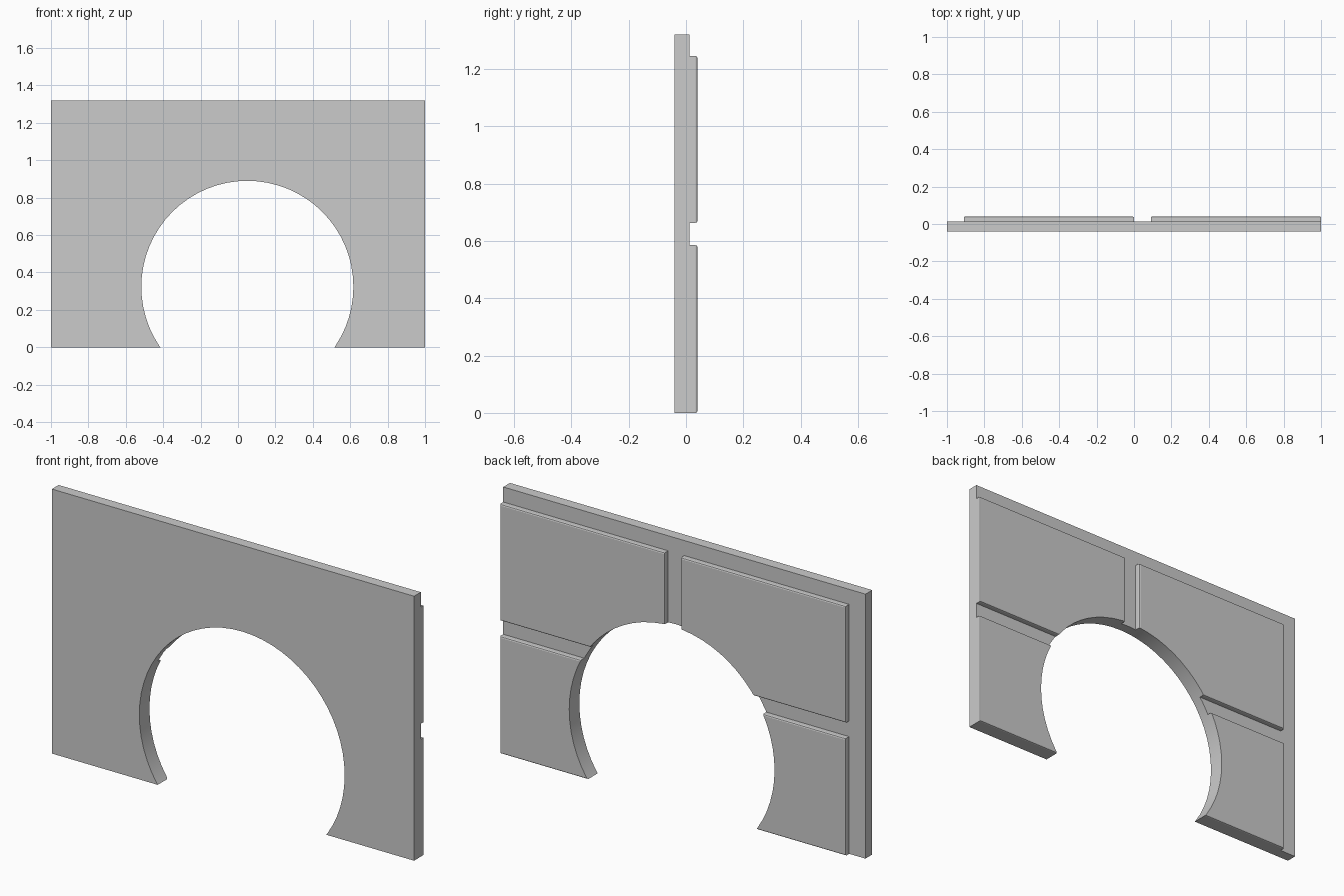
import bpy, bmesh, math
from mathutils import Matrix

if "Cube" in bpy.data.objects:
    bpy.data.objects.remove(bpy.data.objects["Cube"])

BACK, FACE, FRONT = -0.04, 0.013, 0.04   # y levels: plain side, mortar, block faces


def box(name, x0, x1, y0, y1, z0, z1, bevel=0.0):
    """Box from its limits; optionally rounds the edges around its +y face."""
    bm = bmesh.new()
    m = Matrix.Translation(((x0 + x1) / 2, (y0 + y1) / 2, (z0 + z1) / 2))
    m = m @ Matrix.Diagonal((x1 - x0, y1 - y0, z1 - z0, 1))
    bmesh.ops.create_cube(bm, size=1, matrix=m)
    if bevel:
        edges = [e for e in bm.edges if all(abs(v.co.y - y1) < 1e-5 for v in e.verts)]
        bmesh.ops.bevel(bm, geom=edges, offset=bevel, segments=2, profile=0.5, affect='EDGES')
    mesh = bpy.data.meshes.new(name)
    bm.to_mesh(mesh)
    bm.free()
    ob = bpy.data.objects.new(name, mesh)
    bpy.context.collection.objects.link(ob)
    return ob


# Wall slab
parts = [box("wall_slab", -1, 1, BACK, FACE, 0, 1.32)]

# Raised stone blocks, two rows of two
for row, (z0, z1) in enumerate([(0, 0.585), (0.663, 1.245)]):
    for col, (x0, x1) in enumerate([(-0.91, 0), (0.09, 1)]):
        parts.append(box(f"stone_block_{row}_{col}", x0, x1, FACE, FRONT, z0, z1, 0.007))

# Round opening cutter
bpy.ops.mesh.primitive_cylinder_add(vertices=64, radius=0.567, depth=0.5,
                                    location=(0.05, 0, 0.323),
                                    rotation=(math.pi / 2, 0, 0))
cutter = bpy.context.object
cutter.name = "opening_cutter"
cutter.hide_render = True

# Cut the opening through every part
for ob in parts:
    mod = ob.modifiers.new("opening", 'BOOLEAN')
    mod.operation = 'DIFFERENCE'
    mod.solver = 'EXACT'
    mod.object = cutter
    bpy.ops.object.select_all(action='DESELECT')
    ob.select_set(True)
    bpy.context.view_layer.objects.active = ob
    bpy.ops.object.modifier_apply(modifier=mod.name)
    bpy.ops.object.shade_smooth_by_angle(angle=math.radians(20))

bpy.data.objects.remove(cutter, do_unlink=True)
